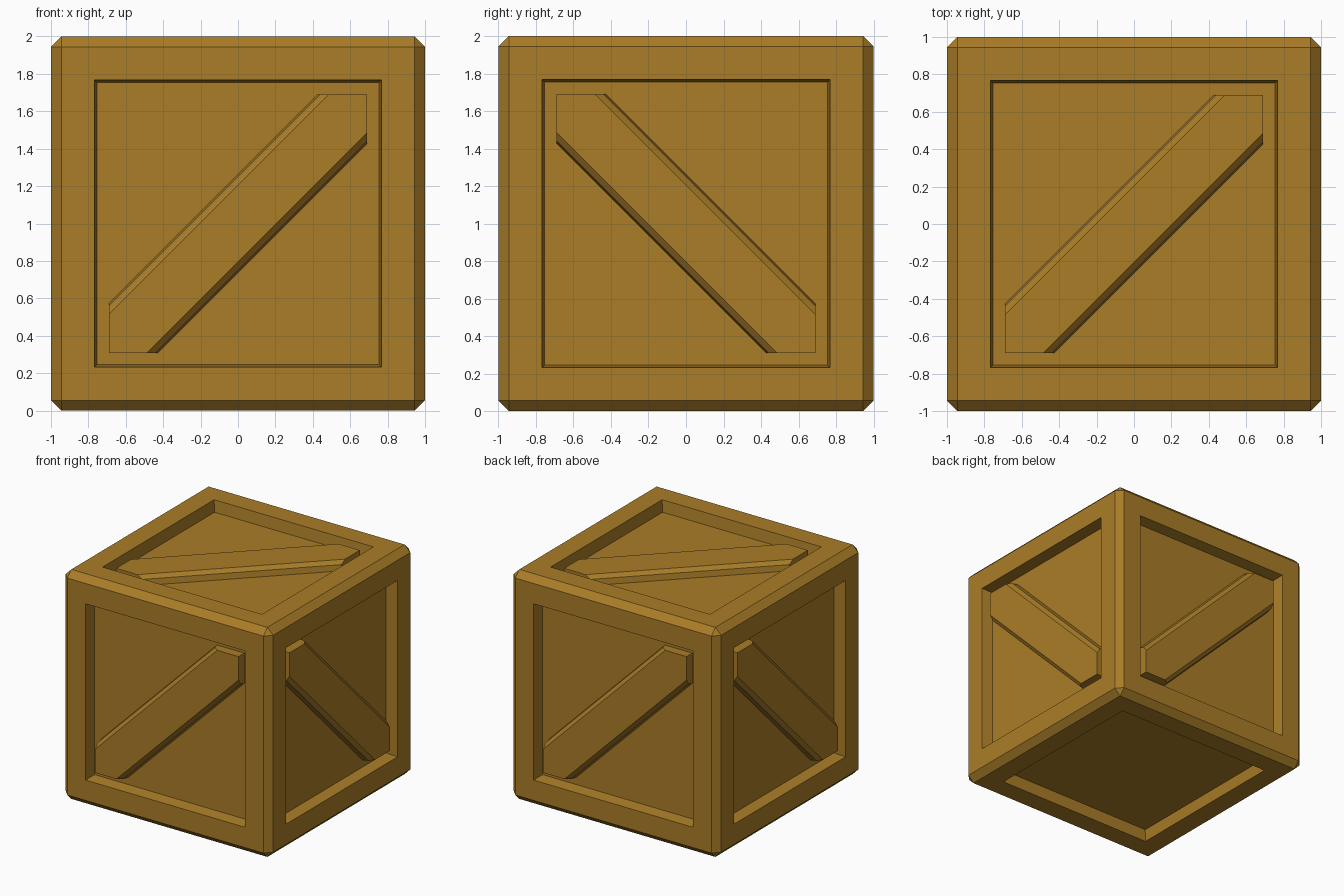
import bpy, bmesh, math
from mathutils import Matrix, Vector

if "Cube" in bpy.data.objects:
    bpy.data.objects.remove(bpy.data.objects["Cube"])

wood = bpy.data.materials.new("warm_wood")
wood.diffuse_color = (0.40, 0.205, 0.021, 1)
wood.use_nodes = True
wood.node_tree.nodes["Principled BSDF"].inputs["Base Color"].default_value = wood.diffuse_color

HALF, CHAMFER = 1.0, 0.055
OPENING, DEPTH = 0.695, 0.10


def finish(name, bm, matrix):
    bmesh.ops.recalc_face_normals(bm, faces=bm.faces)
    mesh = bpy.data.meshes.new(name)
    bm.to_mesh(mesh)
    bm.free()
    mesh.materials.append(wood)
    obj = bpy.data.objects.new(name, mesh)
    obj.matrix_world = matrix
    bpy.context.collection.objects.link(obj)


centre = Matrix.Translation((0, 0, HALF))

# Crate body: chamfered cube with a tapered recess in all six sides
bm = bmesh.new()
bmesh.ops.create_cube(bm, size=2 * HALF)
bmesh.ops.bevel(bm, geom=bm.edges[:], offset=CHAMFER, segments=1,
                affect='EDGES', profile=0.5)
sides = [f for f in bm.faces if f.calc_area() > 2]
bmesh.ops.inset_individual(bm, faces=sides,
                           thickness=HALF - CHAMFER - OPENING)
bmesh.ops.inset_individual(bm, faces=sides, thickness=0.02, depth=-DEPTH)
finish("crate_body", bm, centre)


# Diagonal brace: chamfered plank trimmed to the square opening
def brace(name, slope, matrix):
    top, base = HALF - 0.02, HALF - DEPTH - 0.01
    half_profile = [(0.145, top), (0.177, top - 0.03), (0.188, base)]
    profile = half_profile + [(-s, h) for s, h in reversed(half_profile)]
    bm = bmesh.new()
    face = bm.faces.new([bm.verts.new((-1.2, s, h)) for s, h in profile])
    ext = bmesh.ops.extrude_face_region(bm, geom=[face])
    verts = [g for g in ext["geom"] if isinstance(g, bmesh.types.BMVert)]
    bmesh.ops.translate(bm, verts=verts, vec=(2.4, 0, 0))
    bm.transform(Matrix.Rotation(slope * math.pi / 4, 4, 'Z'))
    for n in (Vector((1, 0, 0)), Vector((-1, 0, 0)),
              Vector((0, 1, 0)), Vector((0, -1, 0))):
        geom = bm.verts[:] + bm.edges[:] + bm.faces[:]
        cut = bmesh.ops.bisect_plane(bm, geom=geom, plane_co=n * 0.691,
                                     plane_no=n, clear_outer=True)
        rim = [e for e in cut["geom_cut"] if isinstance(e, bmesh.types.BMEdge)]
        bmesh.ops.holes_fill(bm, edges=rim)
    finish(name, bm, centre @ matrix)


# Braces on the top and the four upright sides, none underneath
brace("top_brace", 1, Matrix())
upright = Matrix.Rotation(math.pi / 2, 4, 'X')
for i, side in enumerate(("front", "right", "back", "left")):
    turn = Matrix.Rotation(i * math.pi / 2, 4, 'Z')
    brace(side + "_brace", 1 if i % 2 == 0 else -1, turn @ upright)
